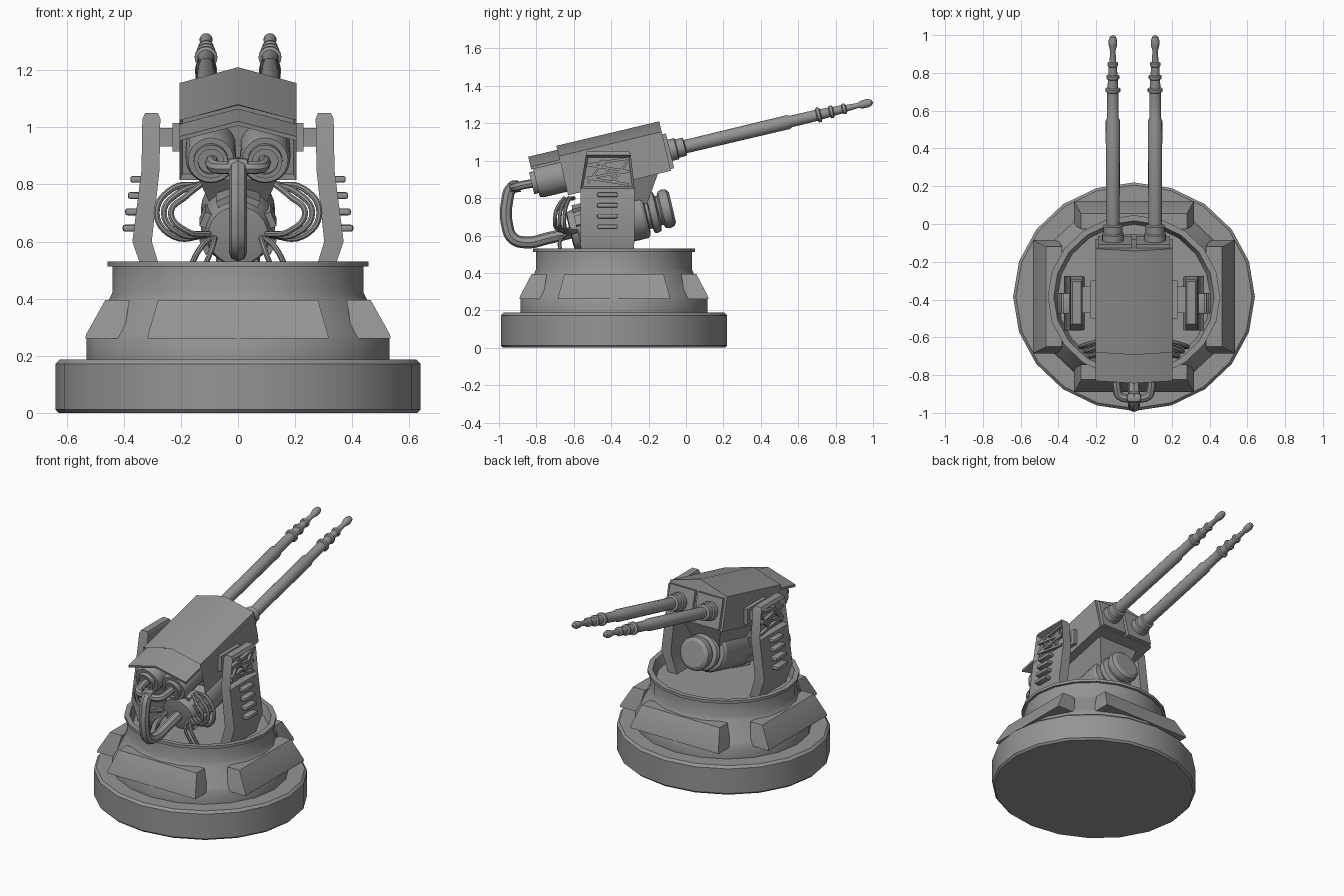
import bpy, bmesh
from math import pi, cos, sin, radians
from mathutils import Matrix, Vector

cube = bpy.data.objects.get("Cube")
if cube:
    bpy.data.objects.remove(cube, do_unlink=True)

grey = bpy.data.materials.new("metal_grey")
grey.use_nodes = True
grey.diffuse_color = (0.3, 0.3, 0.3, 1)
grey.node_tree.nodes["Principled BSDF"].inputs["Base Color"].default_value = (0.3, 0.3, 0.3, 1)

parts = []
PITCH = radians(13.4)
CENTRE = Vector((0, -0.385, 0))
# Tilted frames: gun frame keeps y along the barrels
GUN = Matrix.Translation((0, -0.63, 0.815)) @ Matrix.Rotation(PITCH, 4, 'X')
ENGINE = Matrix.Translation((0, -0.62, 0.62)) @ Matrix.Rotation(PITCH, 4, 'X')
ALONG_Y = Matrix.Rotation(-pi / 2, 4, 'X')


def finish(name, bm, matrix=Matrix()):
    bmesh.ops.transform(bm, matrix=matrix, verts=bm.verts)
    bmesh.ops.recalc_face_normals(bm, faces=bm.faces)
    mesh = bpy.data.meshes.new(name)
    bm.to_mesh(mesh)
    bm.free()
    return add_object(name, mesh)


def add_object(name, mesh):
    mesh.materials.clear()
    mesh.materials.append(grey)
    ob = bpy.data.objects.new(name, mesh)
    bpy.context.collection.objects.link(ob)
    parts.append(ob)
    return ob


def skin(bm, rings):
    """Join closed rings of points and cap both ends."""
    loops = [[bm.verts.new(p) for p in ring] for ring in rings]
    n = len(loops[0])
    for a, b in zip(loops, loops[1:]):
        for i in range(n):
            j = (i + 1) % n
            bm.faces.new((a[i], a[j], b[j], b[i]))
    bm.faces.new(loops[0])
    bm.faces.new(loops[-1])


def lathe(name, profile, matrix, sides=20):
    bm = bmesh.new()
    angles = [2 * pi * i / sides for i in range(sides)]
    skin(bm, [[(r * cos(a), r * sin(a), h) for a in angles] for r, h in profile])
    return finish(name, bm, matrix)


def loft(name, stations, matrix=Matrix(), window=None):
    """Stack rectangles (z, x0, x1, y0, y1); window recesses the outer face near a height."""
    bm = bmesh.new()
    skin(bm, [[(a, c, z), (b, c, z), (b, d, z), (a, d, z)] for z, a, b, c, d in stations])
    bmesh.ops.recalc_face_normals(bm, faces=bm.faces)
    if window:
        face = [f for f in bm.faces if f.normal.x > 0.7
                and abs(f.calc_center_median().z - window) < 0.03]
        bmesh.ops.inset_region(bm, faces=face, thickness=0.018)
        bmesh.ops.translate(bm, verts=list(face[0].verts), vec=(-0.03, 0, 0))
    return finish(name, bm, matrix)


def box(name, centre, size, matrix=Matrix(), bevel=0.0):
    bm = bmesh.new()
    bmesh.ops.create_cube(bm, size=1, matrix=Matrix.Translation(centre) @ Matrix.Diagonal((*size, 1)))
    if bevel:
        bmesh.ops.bevel(bm, geom=bm.edges[:], offset=bevel, segments=2, affect='EDGES', profile=0.5)
    return finish(name, bm, matrix)


def extrude(name, outline, y0, y1, matrix, recess=0.0):
    bm = bmesh.new()
    skin(bm, [[(x, y, z) for x, z in outline] for y in (y0, y1)])
    if recess:
        bmesh.ops.recalc_face_normals(bm, faces=bm.faces)
        rear = [f for f in bm.faces if f.normal.y < -0.9]
        bmesh.ops.inset_region(bm, faces=rear, thickness=0.014)
        bmesh.ops.translate(bm, verts=list(rear[0].verts), vec=(0, recess, 0))
    return finish(name, bm, matrix)


def pipe(name, points, radius):
    curve = bpy.data.curves.new(name, 'CURVE')
    curve.dimensions = '3D'
    curve.bevel_depth = radius
    curve.bevel_resolution = 2
    curve.resolution_u = 6
    curve.use_fill_caps = True
    spline = curve.splines.new('BEZIER')
    spline.bezier_points.add(len(points) - 1)
    for bp, p in zip(spline.bezier_points, points):
        bp.co = p
        bp.handle_left_type = bp.handle_right_type = 'AUTO'
    temp = bpy.data.objects.new(name + "_path", curve)
    bpy.context.collection.objects.link(temp)
    graph = bpy.context.evaluated_depsgraph_get()
    mesh = bpy.data.meshes.new_from_object(temp.evaluated_get(graph))
    bpy.data.objects.remove(temp, do_unlink=True)
    return add_object(name, mesh)


# Round stepped base with a sunken floor inside the rim
stretch = Matrix.Translation(CENTRE) @ Matrix.Diagonal((1, 0.945, 1, 1))
lathe("base", [(0.628, 0), (0.64, 0.012), (0.64, 0.172), (0.625, 0.187), (0.53, 0.187),
               (0.53, 0.26), (0.515, 0.285), (0.45, 0.4), (0.44, 0.42), (0.44, 0.512),
               (0.457, 0.512), (0.457, 0.53), (0.425, 0.53), (0.405, 0.47)], stretch)

# Four flat armour panels around the cone
for k, side in enumerate(("left", "back", "right", "front")):
    loft(side + "_armour_panel", [(0.26, 0.4, 0.535, -0.318, 0.318), (0.275, 0.4, 0.532, -0.315, 0.315),
                                  (0.395, 0.38, 0.465, -0.28, 0.28)],
         stretch @ Matrix.Rotation(k * pi / 2, 4, 'Z'))

# Gun housing with ridged roof, rear hood and front block
w = 0.205
extrude("housing", [(-w, 0), (w, 0), (w, 0.215), (0, 0.272), (-w, 0.215)], 0, 0.565, GUN, 0.05)
extrude("rear_hood", [(-w, 0.18), (-w, 0.195), (0, 0.25), (w, 0.195), (w, 0.18), (0, 0.235)],
        -0.16, 0.03, GUN)
for s in (-1, 1):
    box("front_block", (s * 0.1, 0.565, 0.105), (0.18, 0.04, 0.19), GUN)
loft("engine_bracket", [(-0.14, -0.09, 0.09, 0.16, 0.4), (0.01, -0.15, 0.15, 0.08, 0.5)], GUN)

# Engine drum below, with a rounded cap at the front
lathe("engine", [(0.07, 0), (0.105, 0.005), (0.12, 0.06), (0.13, 0.12), (0.13, 0.4), (0.12, 0.415),
                 (0.085, 0.42), (0.085, 0.435), (0.11, 0.44), (0.115, 0.455), (0.11, 0.475),
                 (0.08, 0.485), (0.08, 0.495), (0.1, 0.505), (0.106, 0.525), (0.1, 0.55),
                 (0.08, 0.563)], ENGINE @ ALONG_Y, 24)
for k in range(8):
    box("engine_rib", (0.115, 0.1, 0), (0.04, 0.12, 0.055),
        ENGINE @ Matrix.Rotation(k * pi / 4 + pi / 8, 4, 'Y'))

for s, side in ((1, "left"), (-1, "right")):
    mirror = Matrix.Diagonal((s, 1, 1, 1))

    # Barrel with collar, rings and rounded muzzle
    lathe(side + "_barrel", [(0.058, 0.55), (0.058, 0.62), (0.05, 0.625), (0.05, 0.665), (0.036, 0.67),
                             (0.038, 1.235), (0.031, 1.25), (0.03, 1.39), (0.04, 1.395), (0.04, 1.41),
                             (0.028, 1.415), (0.026, 1.46), (0.034, 1.465), (0.034, 1.48), (0.024, 1.485),
                             (0.022, 1.53), (0.028, 1.535), (0.028, 1.55), (0.018, 1.555), (0.014, 1.615),
                             (0.022, 1.645), (0.023, 1.67), (0.016, 1.692), (0.005, 1.7)],
          GUN @ Matrix.Translation((s * 0.112, 0, 0.108)) @ ALONG_Y, 16)

    # Breech cylinder at the rear, with concentric steps
    lathe(side + "_breech", [(0.088, 0.1), (0.088, -0.13), (0.08, -0.15), (0.06, -0.15), (0.06, -0.175),
                             (0.045, -0.175), (0.045, -0.16)],
          GUN @ Matrix.Translation((s * 0.095, 0, 0.108)) @ ALONG_Y, 24)
    pipe(side + "_breech_pipe", [(s * 0.09, -0.78, 0.885), (s * 0.09, -0.87, 0.87),
                                 (s * 0.075, -0.91, 0.86), (0, -0.925, 0.86)], 0.023)

    # Support arm with recessed window, slats, louvers and trunnion
    loft(side + "_arm", [(0.47, 0.262, 0.325, -0.56, -0.28), (0.6, 0.302, 0.37, -0.565, -0.275),
                         (0.85, 0.275, 0.338, -0.565, -0.275), (1.03, 0.272, 0.335, -0.535, -0.295),
                         (1.05, 0.28, 0.325, -0.53, -0.305)], mirror, window=0.94)
    for k in range(4):
        tilt = Matrix.Rotation(radians(9 if k % 2 else -9), 4, 'X')
        box(side + "_window_slat", (0, 0, 0), (0.02, 0.23, 0.014),
            mirror @ Matrix.Translation((0.318, -0.417, 0.89 + 0.035 * k)) @ tilt)
    for k in range(3):
        tilt = Matrix.Rotation(radians(35 if k % 2 else -35), 4, 'X')
        box(side + "_window_brace", (0, 0, 0), (0.016, 0.012, 0.15),
            mirror @ Matrix.Translation((0.316, -0.48 + 0.065 * k, 0.942)) @ tilt)
    for k in range(4):
        box(side + "_louver", (0.352 + 0.009 * k, -0.42, 0.818 - 0.057 * k), (0.05, 0.11, 0.024),
            mirror, 0.008)
    box(side + "_trunnion", (0.24, -0.4, 0.965), (0.1, 0.14, 0.065), mirror)
    box(side + "_trunnion_plate", (0.215, -0.4, 0.965), (0.03, 0.2, 0.1), mirror)

    # Loose cables looping from the breech down to the engine and floor
    for k in range(3):
        d = 0.025 * k
        pipe(side + "_cable", [(s * 0.13, -0.6 - d, 0.8), (s * (0.23 - d), -0.63 - d, 0.785 - d / 2),
                               (s * (0.285 - d), -0.65 - d, 0.7), (s * (0.23 - d), -0.64 - d, 0.62 + d / 3),
                               (s * 0.1, -0.58 - d, 0.625)], 0.011)
    for k in range(2):
        pipe(side + "_floor_cable", [(s * 0.08, -0.6, 0.62), (s * (0.09 + 0.04 * k), -0.67, 0.58),
                                     (s * (0.13 + 0.05 * k), -0.66, 0.48)], 0.01)

# Large central feed pipe curving from the breeches down into the engine
pipe("feed_pipe", [(0, -0.89, 0.865), (0, -0.93, 0.855), (0, -0.957, 0.78), (0, -0.957, 0.66),
                   (0, -0.925, 0.585), (0, -0.85, 0.563), (0, -0.74, 0.585), (0, -0.58, 0.625)], 0.032)
box("feed_pipe_joint", (0, -0.92, 0.862), (0.075, 0.05, 0.062), bevel=0.015)

# Smooth round surfaces while keeping edges sharp
bpy.ops.object.select_all(action='DESELECT')
for ob in parts:
    ob.select_set(True)
bpy.context.view_layer.objects.active = parts[0]
bpy.ops.object.shade_smooth_by_angle(angle=radians(32))
